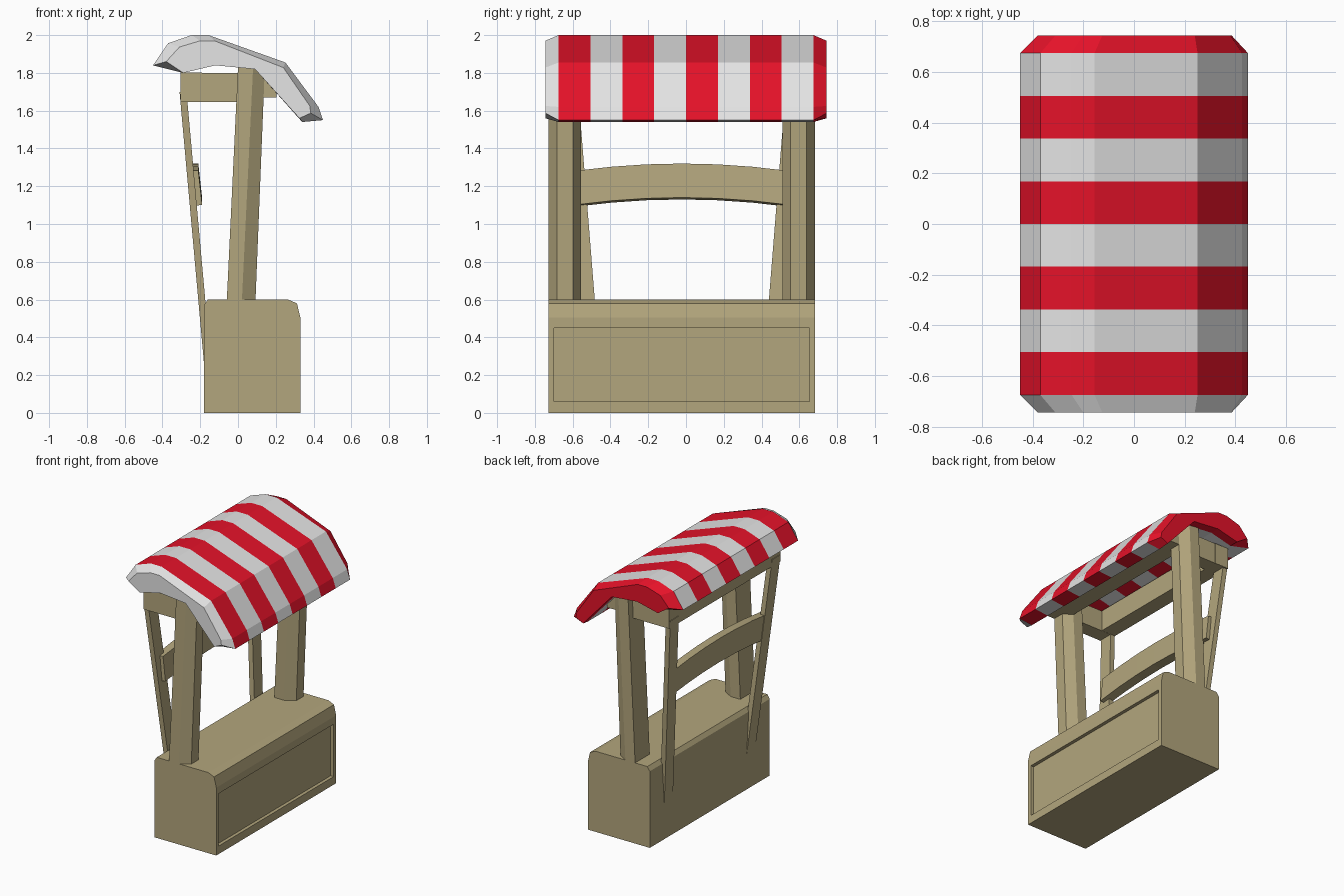
import bpy
import bmesh

cube = bpy.data.objects.get("Cube")
if cube:
    bpy.data.objects.remove(cube, do_unlink=True)

MID = -0.022  # centre line of the wooden frame along y


def material(name, rgb):
    m = bpy.data.materials.new(name)
    m.use_nodes = True
    m.diffuse_color = (*rgb, 1)
    m.node_tree.nodes["Principled BSDF"].inputs["Base Color"].default_value = (*rgb, 1)
    return m


wood = material("tan wood", (0.45, 0.38, 0.205))
white = material("canvas white", (0.78, 0.78, 0.78))
red = material("canvas red", (0.78, 0.006, 0.022))


def loft(name, rings, mats, y=0.0, rule=None, edit=None):
    """Skin a list of matching rings, cap both ends, colour each band by rule."""
    bm = bmesh.new()
    loops = [[bm.verts.new(p) for p in ring] for ring in rings]
    n = len(loops[0])
    last = len(loops) - 2
    bands = [(loops[0], 0), (loops[-1], last)]
    for i in range(last + 1):
        a, b = loops[i], loops[i + 1]
        bands += [((a[k], a[(k + 1) % n], b[(k + 1) % n], b[k]), i) for k in range(n)]
    for verts, i in bands:
        face = bm.faces.new(verts)
        face.material_index = rule(i) if rule else 0
    bmesh.ops.recalc_face_normals(bm, faces=bm.faces)
    if edit:
        edit(bm)
    mesh = bpy.data.meshes.new(name)
    bm.to_mesh(mesh)
    bm.free()
    for m in mats:
        mesh.materials.append(m)
    obj = bpy.data.objects.new(name, mesh)
    obj.location.y = y
    bpy.context.collection.objects.link(obj)
    return obj


def along_y(profile, y):
    return [(x, y, z) for x, z in profile]


def beam(name, x0, x1, y0, y1, z0, z1):
    profile = [(x0, z0), (x1, z0), (x1, z1), (x0, z1)]
    loft(name, [along_y(profile, y) for y in (y0, y1)], [wood], MID)


# Counter with rounded top edges and a recessed front panel
def recess_panel(bm):
    bm.faces.ensure_lookup_table()
    front = max(bm.faces, key=lambda f: f.calc_center_median().x)
    bmesh.ops.inset_region(bm, faces=[front], thickness=0.04)
    back = bmesh.ops.extrude_face_region(bm, geom=[front])["geom"]
    inner = [v for v in back if isinstance(v, bmesh.types.BMVert)]
    rim = list(front.verts)
    for v in rim + inner:
        v.co.z = 0.06 if v.co.z < 0.25 else 0.45
    for v in inner:
        v.co.x -= 0.025
    bmesh.ops.delete(bm, geom=[front], context="FACES_ONLY") if front.is_valid else None
    bmesh.ops.recalc_face_normals(bm, faces=bm.faces)


counter = [(-0.18, 0), (0.33, 0), (0.33, 0.505), (0.312, 0.58), (0.265, 0.6),
           (-0.16, 0.6), (-0.18, 0.57)]
loft("counter", [along_y(counter, y) for y in (-0.705, 0.705)], [wood], MID,
     edit=recess_panel)


# Leaning posts with chamfered fronts, thin slanted rear legs and side beams
def post_ring(s, x, z, width):
    plan = [(0, 0.705), (0, 0.533), (0.08, 0.533), (width, 0.575),
            (width, 0.66), (0.08, 0.705)]
    return [(x + dx, s * y, z) for dx, y in plan]


def leg_back(z):
    return -0.305 + 0.09 * (1.65 - z)


def leg_ring(s, z):
    x, y = leg_back(z), 0.545 - 0.08 * (1.65 - z)
    return [(x, s * y, z), (x + 0.037, s * y, z),
            (x + 0.037, s * (y + 0.1), z), (x, s * (y + 0.1), z)]


for s, side in ((-1, "right"), (1, "left")):
    loft(f"post_{side}", [post_ring(s, -0.06, 0.58, 0.152),
                          post_ring(s, 0.0, 1.83, 0.142)], [wood], MID)
    loft(f"rear_leg_{side}", [leg_ring(s, 0.25), leg_ring(s, 1.7)], [wood], MID)
    beam(f"side_beam_{side}", -0.304, 0.03, s * 0.545, s * 0.655, 1.645, 1.8)

# Long beams below the canopy
beam("front_beam", 0.07, 0.205, -0.66, 0.66, 1.67, 1.8)
beam("rear_beam", -0.305, -0.19, -0.656, 0.656, 1.646, 1.801)

# Arched rail between the rear legs
arch = []
for i in range(7):
    t = i / 3 - 1
    low, high = 1.13 - 0.038 * t * t, 1.32 - 0.038 * t * t
    arch.append([(leg_back(low) + 0.004, 0.56 * t, low), (-0.19, 0.56 * t, low + 0.01),
                 (-0.21, 0.56 * t, high), (leg_back(high) + 0.004, 0.56 * t, high)])
loft("arched_rail", arch, [wood], MID)

# Striped canopy slab with chamfered ends
under = [(0.09, 1.82), (-0.12, 1.84), (-0.29, 1.80)]
full = [(-0.45, 1.84), (-0.37, 1.957), (-0.246, 2.0), (-0.156, 2.0), (0.251, 1.855),
        (0.426, 1.62), (0.45, 1.55), (0.34, 1.54)] + under
end = [(-0.38, 1.86), (-0.31, 1.937), (-0.2, 1.97), (-0.125, 1.97), (0.24, 1.828),
       (0.38, 1.625), (0.385, 1.587), (0.325, 1.56)] + under
stripes = [along_y(full, -0.675 + 1.35 * i / 8) for i in range(9)]
loft("canopy", [along_y(end, -0.745)] + stripes + [along_y(end, 0.745)],
     [white, red], rule=lambda band: band % 2)
